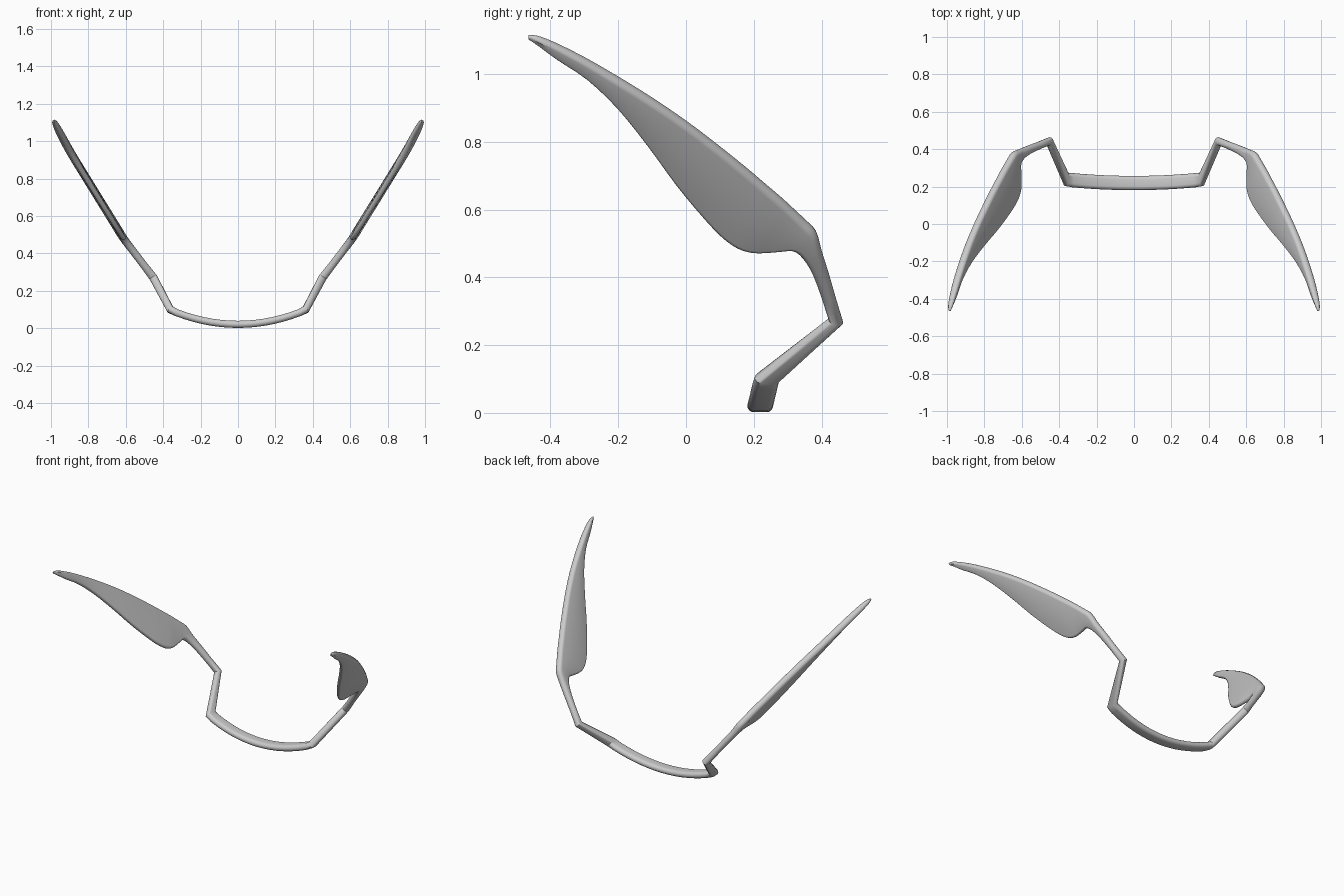
import bpy, bmesh, math
from mathutils import Vector

if "Cube" in bpy.data.objects:
    bpy.data.objects.remove(bpy.data.objects["Cube"])


def sheet_x(z):
    # The blade lies in a slanted, gently bent sheet: x depends on height
    pts = [(0.27, 0.452), (0.48, 0.612), (0.72, 0.76), (0.96, 0.908), (1.115, 0.988)]
    for (z0, x0), (z1, x1) in zip(pts, pts[1:]):
        if z <= z1 or z1 == pts[-1][0]:
            return x0 + (x1 - x0) * (z - z0) / (z1 - z0)


def catmull(p0, p1, p2, p3, t):
    return 0.5 * (2 * p1 + (p2 - p0) * t + (2 * p0 - 5 * p1 + 4 * p2 - p3) * t * t
                  + (3 * p1 - p0 - 3 * p2 + p3) * t ** 3)


# Stations: (back edge, front edge, back radius, front radius)
stations = []

# Curved bridge bar, from the middle outwards
for i in range(8):
    x = 0.33 * i / 7
    z, y = 0.021 + 0.58 * x * x, 0.14 * x * x
    stations.append((Vector((x, 0.257 + y, z)), Vector((x, 0.181 + y, z)), 0.019, 0.019))

# Mitred corners of the strut
stations.append((Vector((0.358, 0.275, 0.096)), Vector((0.366, 0.203, 0.105)), 0.019, 0.019))
stations.append((Vector((0.450, 0.464, 0.266)), Vector((0.455, 0.421, 0.276)), 0.019, 0.019))

# Upper strut and blade: side-view outline (y, z of outer edge, y, z of inner edge, radius)
outline = [
    (0.442, 0.34, 0.400, 0.34, 0.020), (0.422, 0.41, 0.374, 0.41, 0.020),
    (0.400, 0.48, 0.345, 0.458, 0.021), (0.384, 0.535, 0.315, 0.480, 0.022),
    (0.350, 0.570, 0.280, 0.478, 0.022), (0.315, 0.603, 0.240, 0.474, 0.022),
    (0.280, 0.635, 0.195, 0.474, 0.022), (0.235, 0.673, 0.150, 0.488, 0.022),
    (0.180, 0.720, 0.100, 0.525, 0.022), (0.090, 0.792, 0.040, 0.590, 0.022),
    (0.000, 0.860, -0.030, 0.675, 0.022), (-0.10, 0.928, -0.110, 0.785, 0.022),
    (-0.20, 0.990, -0.200, 0.897, 0.022), (-0.30, 1.048, -0.290, 0.983, 0.021),
    (-0.39, 1.093, -0.380, 1.043, 0.018), (-0.44, 1.112, -0.435, 1.083, 0.013),
    (-0.465, 1.114, -0.464, 1.102, 0.005)]
keys = []
for i, (ya, za, yb, zb, r) in enumerate(outline):
    taper = 1 - 0.4 * min(1, max(0, (i - 1) / 4))
    keys.append((Vector((sheet_x(za), ya, za)), Vector((sheet_x(zb), yb, zb)), r, r * taper))
for i in range(len(keys) - 1):
    four = [keys[max(0, min(len(keys) - 1, i + d))] for d in (-1, 0, 1, 2)]
    for s in range(3):
        stations.append(tuple(catmull(*[k[c] for k in four], s / 3) for c in range(4)))
stations.append(keys[-1])

# Loft capsule-shaped sections through the stations
bm = bmesh.new()
mids = [(a + b) / 2 for a, b, _, _ in stations]
rings = []
CAP = 8
for i, (a, b, ra, rb) in enumerate(stations):
    into = (mids[i] - mids[i - 1]).normalized() if i else Vector((1, 0, 0))
    out = (mids[i + 1] - mids[i]).normalized() if i < len(mids) - 1 else into
    if i == 0:
        out = into
    tangent = (into + out).normalized()
    mitre = min(1.3, 1 / max(0.5, tangent.dot(into)))
    w = a - b
    width = w.length
    w.normalize()
    n = tangent.cross(w).normalized()
    ca, cb = min(ra, width * 0.49), min(rb, width * 0.49)
    ring = []
    for k in range(CAP + 1):
        t = math.pi / 2 - math.pi * k / CAP
        ring.append(bm.verts.new(a - w * ca + w * ca * math.cos(t) + n * ra * mitre * math.sin(t)))
    for k in range(CAP + 1):
        t = -math.pi / 2 + math.pi * k / CAP
        ring.append(bm.verts.new(b + w * cb - w * cb * math.cos(t) + n * rb * mitre * math.sin(t)))
    rings.append(ring)
for r0, r1 in zip(rings, rings[1:]):
    for k in range(len(r0)):
        j = (k + 1) % len(r0)
        bm.faces.new((r0[k], r0[j], r1[j], r1[k]))
bm.faces.new(rings[-1])
bmesh.ops.recalc_face_normals(bm, faces=bm.faces)

mesh = bpy.data.meshes.new("winged_frame")
bm.to_mesh(mesh)
bm.free()
frame = bpy.data.objects.new("winged_frame", mesh)
bpy.context.collection.objects.link(frame)
bpy.context.view_layer.objects.active = frame
frame.select_set(True)
bpy.ops.object.shade_smooth_by_angle(angle=math.radians(35))

# Mirror to the other side
mirror = frame.modifiers.new("mirror", 'MIRROR')
mirror.use_axis[0] = True
mirror.use_clip = True
mirror.merge_threshold = 0.0005
